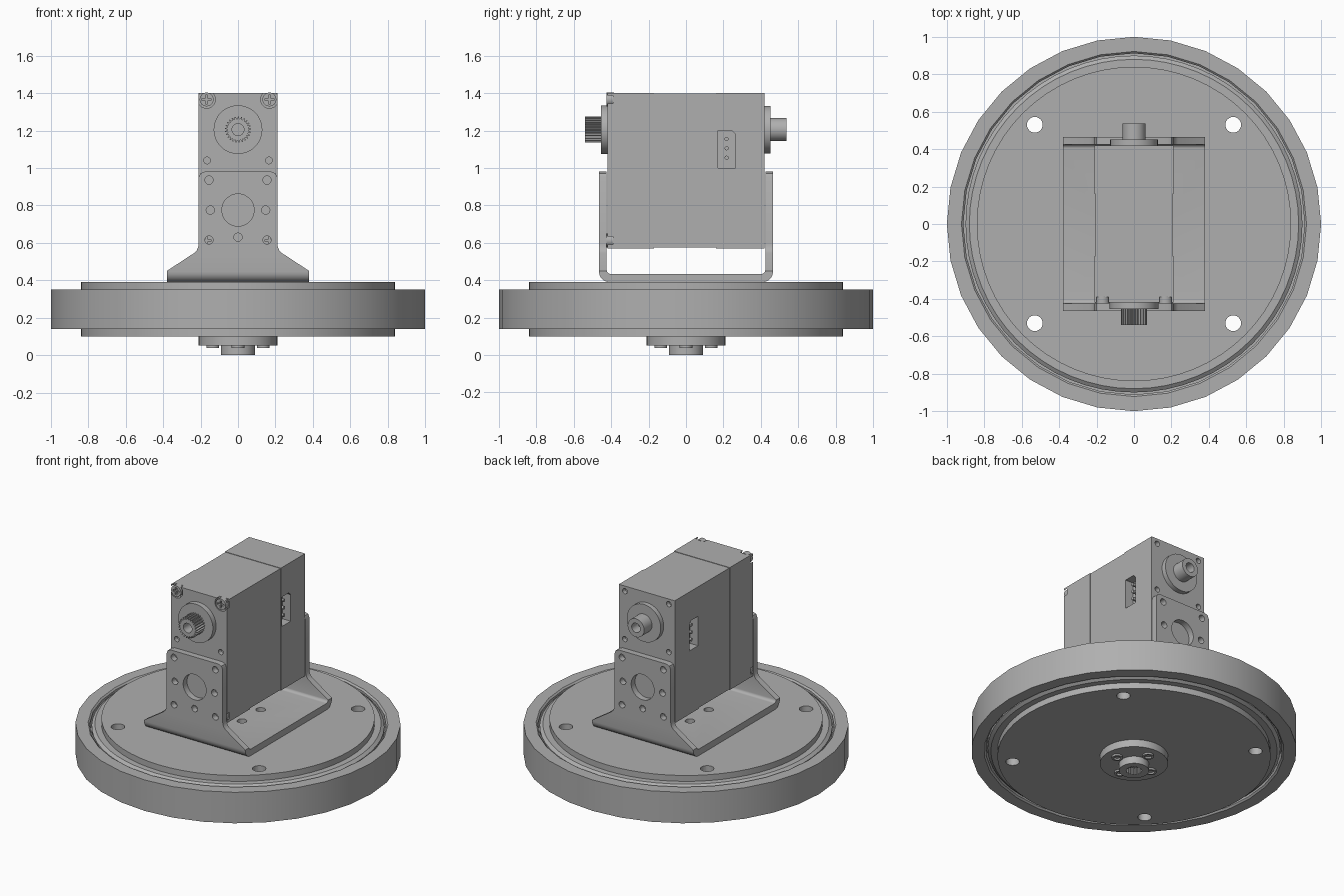
import bpy
import bmesh
from math import cos, sin, pi, radians
from mathutils import Vector

cube = bpy.data.objects.get("Cube")
if cube:
    bpy.data.objects.remove(cube)

grey = bpy.data.materials.new("metal grey")
GREY = (0.43, 0.43, 0.43, 1)
grey.use_nodes = True
grey.diffuse_color = GREY
for node in grey.node_tree.nodes:
    if node.type == 'BSDF_PRINCIPLED':
        node.inputs["Base Color"].default_value = GREY


def finish(name, bm):
    bmesh.ops.recalc_face_normals(bm, faces=bm.faces)
    mesh = bpy.data.meshes.new(name)
    bm.to_mesh(mesh)
    bm.free()
    obj = bpy.data.objects.new(name, mesh)
    mesh.materials.append(grey)
    bpy.context.collection.objects.link(obj)
    return obj


def prism(name, pts, axis, lo, hi):
    """Extrude a 2D outline along an axis."""
    place = {'x': lambda u, v, w: (w, u, v),
             'y': lambda u, v, w: (u, w, v),
             'z': lambda u, v, w: (u, v, w)}[axis]
    bm = bmesh.new()
    face = bm.faces.new([bm.verts.new(place(u, v, lo)) for u, v in pts])
    new = bmesh.ops.extrude_face_region(bm, geom=[face])["geom"]
    verts = [g for g in new if isinstance(g, bmesh.types.BMVert)]
    bmesh.ops.translate(bm, verts=verts, vec=Vector(place(0, 0, hi - lo)))
    return finish(name, bm)


def circle(r, u=0, v=0, n=32):
    return [(u + r * cos(2 * pi * i / n), v + r * sin(2 * pi * i / n)) for i in range(n)]


def gear(r_out, r_in, u, v, teeth):
    pts = []
    for i in range(teeth * 4):
        r = r_out if i % 4 < 2 else r_in
        a = 2 * pi * i / (teeth * 4)
        pts.append((u + r * cos(a), v + r * sin(a)))
    return pts


def rect(u0, u1, v0, v1):
    return [(u0, v0), (u1, v0), (u1, v1), (u0, v1)]


def lathe(name, profile, seg):
    """Revolve a closed (radius, height) outline about z."""
    bm = bmesh.new()
    verts = [bm.verts.new((r, 0, z)) for r, z in profile]
    edges = [bm.edges.new((verts[i - 1], verts[i])) for i in range(len(verts))]
    bmesh.ops.spin(bm, geom=verts + edges, cent=(0, 0, 0), axis=(0, 0, 1),
                   angle=2 * pi, steps=seg)
    bmesh.ops.remove_doubles(bm, verts=bm.verts, dist=1e-4)
    return finish(name, bm)


def combine(target, tools, op='DIFFERENCE'):
    for tool in tools:
        mod = target.modifiers.new("combine", 'BOOLEAN')
        mod.operation, mod.solver, mod.object = op, 'EXACT', tool
        bpy.context.view_layer.objects.active = target
        bpy.ops.object.modifier_apply(modifier=mod.name)
        bpy.data.objects.remove(tool)


def drill(target, spots, r, axis, lo, hi, n=24):
    combine(target, [prism("cutter", circle(r, u, v, n), axis, lo, hi) for u, v in spots])


def pairs(u, *heights):
    return [(s * u, h) for h in heights for s in (-1, 1)]


# Bearing: outer ring, turning plate and groove floor
lathe("outer_ring", [(0.922, 0.14), (1, 0.14), (1, 0.35), (0.922, 0.35),
                     (0.912, 0.34), (0.912, 0.15)], 32)
plate = lathe("turning_plate", [(0, 0.1), (0.84, 0.1), (0.84, 0.14), (0.88, 0.14),
                                (0.9, 0.155), (0.9, 0.335), (0.88, 0.35), (0.84, 0.35),
                                (0.84, 0.39), (0, 0.39)], 64)
lathe("bearing_core", [(0.89, 0.2), (0.93, 0.2), (0.93, 0.29), (0.89, 0.29)], 64)
drill(plate, pairs(0.53, -0.53, 0.53), 0.042, 'z', 0, 0.5)

# Drive flange and splined hub underneath
prism("drive_flange", circle(0.21, n=48), 'z', 0.05, 0.1)
hub = prism("drive_hub", circle(0.092), 'z', 0, 0.06)
combine(hub, [prism("cutter", gear(0.05, 0.042, 0, 0, 16), 'z', -0.1, 0.045)])
for i, (x, y) in enumerate(circle(0.135, n=4)):
    boss = prism(f"flange_boss_{i + 1}", circle(0.034, x, y, 24), 'z', 0.038, 0.06)
    drill(boss, [(x, y)], 0.022, 'z', 0, 0.052)

# U-shaped bracket: side section trimmed to the front outline
def u_half(y, bottom, r):
    arc = [(y - r + r * cos(a), bottom + r - r * sin(a))
           for a in (radians(15 * k) for k in range(7))]
    return [(y, 1.1)] + arc


def mirror(half):
    return half + [(-u, v) for u, v in reversed(half)]


section = mirror(u_half(0.465, 0.39, 0.055)) + mirror(u_half(0.424, 0.434, 0.02))[::-1]
bracket = prism("bracket", section, 'x', -0.5, 0.5)
outline = mirror([(0.38, 0.35), (0.38, 0.45), (0.235, 0.545), (0.22, 0.56), (0.212, 0.58),
                  (0.21, 0.6), (0.21, 0.95), (0.201, 0.971), (0.178, 0.98)])
combine(bracket, [prism("cutter", outline, 'y', -0.6, 0.6)], 'INTERSECT')
drill(bracket, [(0, 0.775)], 0.086, 'y', -1, 1, 48)
drill(bracket, pairs(0.155, 0.615, 0.935) + pairs(0.148, 0.775) + [(0, 0.63)],
      0.022, 'y', -1, 1)
drill(bracket, pairs(0.1, -0.1, 0.1), 0.03, 'z', 0.3, 0.5)

# Motor body: slim core with slightly larger end casings
body = prism("motor_body", rect(-0.207, 0.207, 0.574, 1.397), 'y', -0.3, 0.3)
combine(body, [prism("casing", rect(-0.21, 0.21, 0.57, 1.4), 'y', lo, hi)
               for lo, hi in ((-0.42, -0.17), (0.16, 0.42))], 'UNION')
drill(body, pairs(0.165, 1.04), 0.018, 'y', -0.5, -0.39)
drill(body, pairs(0.165, 1.04, 1.365), 0.018, 'y', 0.39, 0.5)

# Corner screws set in open notches at the front
for side in (-1, 1):
    for level, x, z in (("upper", 0.168, 1.366), ("lower", 0.168, 0.612)):
        x *= side
        drill(body, [(x, z)], 0.047, 'y', -0.5, -0.39)
        screw = prism(f"{level}_screw_{'left' if side > 0 else 'right'}",
                      circle(0.037, x, z, 24), 'y', -0.425, -0.385)
        combine(screw, [prism("cutter", rect(x - w, x + w, z - h, z + h), 'y', -0.5, -0.408)
                        for w, h in ((0.024, 0.006), (0.006, 0.024))])

# Connector sockets with three pins on both sides
socket = [(0.17, 1.0), (0.265, 1.0), (0.265, 1.18), (0.245, 1.2), (0.17, 1.2)]
for side, word in ((-1, "right"), (1, "left")):
    lo, hi = sorted((side * 0.15, side * 0.3))
    combine(body, [prism("cutter", socket, 'x', lo, hi)])
    lo, hi = sorted((side * 0.14, side * 0.195))
    for i in range(3):
        prism(f"pin_{word}_{i + 1}", circle(0.011, 0.217, 1.055 + i * 0.05, 12), 'x', lo, hi)

# Splined output shaft at the front
SHAFT_Z = 1.205
prism("front_boss", circle(0.13, 0, SHAFT_Z, 48), 'y', -0.455, -0.41)
output = prism("output_gear", gear(0.07, 0.057, 0, SHAFT_Z, 25), 'y', -0.54, -0.44)
drill(output, [(0, SHAFT_Z)], 0.032, 'y', -0.6, -0.47)

# Plain idler shaft at the back
prism("rear_boss", circle(0.127, 0, SHAFT_Z, 48), 'y', 0.41, 0.452)
idler = prism("idler_shaft", circle(0.062, 0, SHAFT_Z), 'y', 0.44, 0.537)
drill(idler, [(0, SHAFT_Z)], 0.032, 'y', 0.47, 0.6)

# Smooth the round surfaces and keep the edges crisp
bpy.ops.object.select_all(action='DESELECT')
for obj in bpy.context.collection.objects:
    if obj.type == 'MESH' and grey.name in obj.data.materials:
        obj.select_set(True)
        bpy.context.view_layer.objects.active = obj
bpy.ops.object.shade_smooth_by_angle(angle=radians(30))
